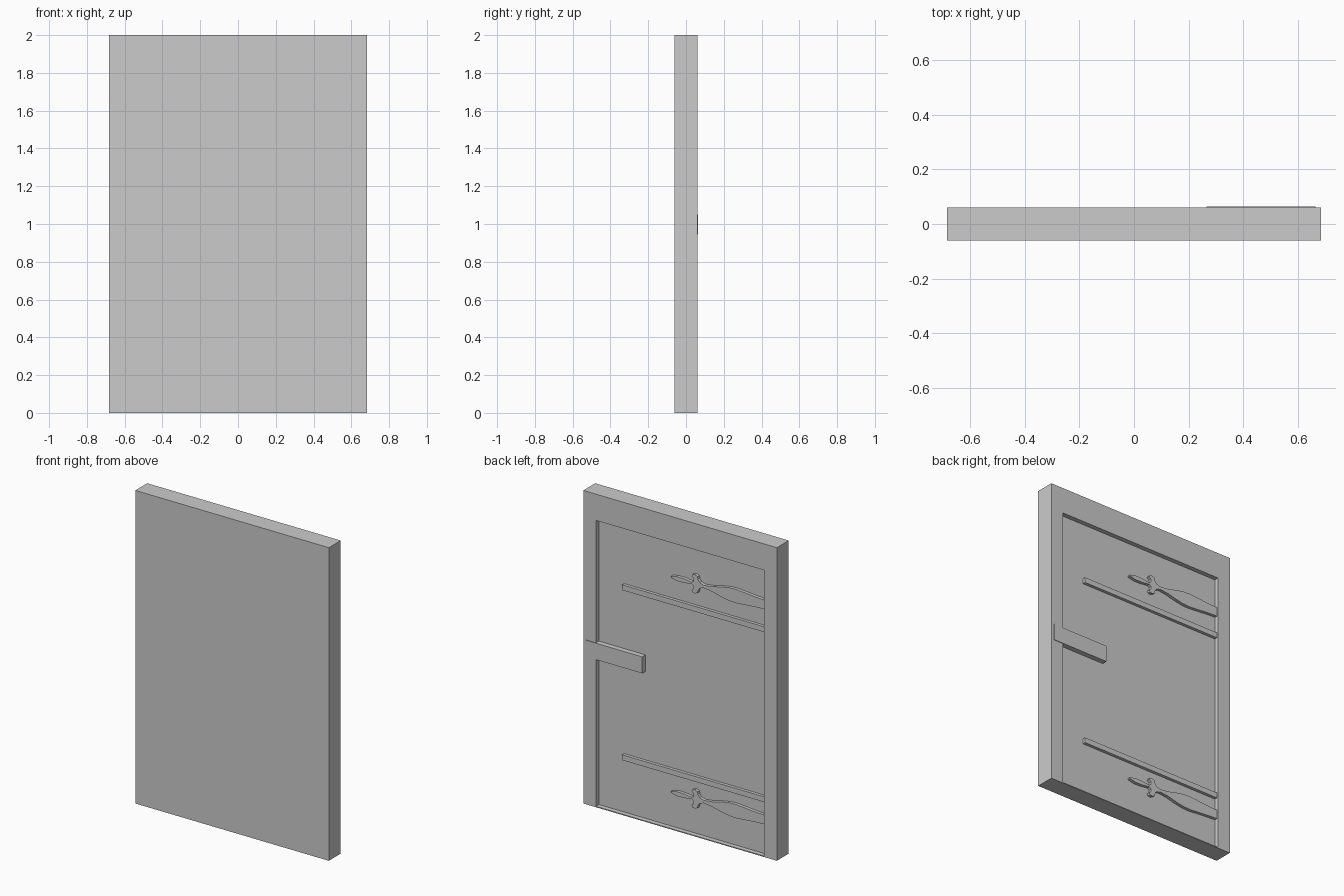
import bpy, bmesh, math

if "Cube" in bpy.data.objects:
    bpy.data.objects.remove(bpy.data.objects["Cube"])

DOOR_Y = 0.03      # recessed door surface
IRON_Y = 0.05      # front of the ironwork
JAMB_X = 0.595     # half width of the opening


def finish(name, bm):
    bmesh.ops.recalc_face_normals(bm, faces=bm.faces)
    me = bpy.data.meshes.new(name)
    bm.to_mesh(me)
    bm.free()
    ob = bpy.data.objects.new(name, me)
    bpy.context.collection.objects.link(ob)
    return ob


def box(name, x, y, z):
    bm = bmesh.new()
    bmesh.ops.create_cube(bm, size=1)
    for v in bm.verts:
        for i, (a, b) in enumerate((x, y, z)):
            v.co[i] = b if v.co[i] > 0 else a
    return finish(name, bm)


def plate(name, outline, y0, y1):
    """Extrude an x/z outline from y0 to y1."""
    bm = bmesh.new()
    face = bm.faces.new([bm.verts.new((x, y0, z)) for x, z in outline])
    ext = bmesh.ops.extrude_face_region(bm, geom=[face])["geom"]
    for v in ext:
        if isinstance(v, bmesh.types.BMVert):
            v.co.y = y1
    return finish(name, bm)


# Slab with the door opening recessed into its back
slab = box("door_and_frame", (-0.684, 0.684), (-0.06, 0.06), (0, 2))
cutter = box("recess_cutter", (-JAMB_X, JAMB_X), (DOOR_Y, 0.2), (0.006, 1.832))
mod = slab.modifiers.new("recess", 'BOOLEAN')
mod.operation = 'DIFFERENCE'
mod.solver = 'EXACT'
mod.object = cutter
bpy.context.view_layer.objects.active = slab
bpy.ops.object.modifier_apply(modifier=mod.name)
bpy.data.objects.remove(cutter)

# Latch bar crossing from the door onto the frame
box("latch_bar", (0.265, 0.664), (DOOR_Y - 0.002, 0.064), (0.945, 1.05))

# Straight battens
for name, z in (("upper_batten", 1.448), ("lower_batten", 0.362)):
    box(name, (-JAMB_X, 0.417), (DOOR_Y - 0.002, IRON_Y), (z - 0.017, z + 0.017))

# Ornamental hinge straps: half outline from spear tip to jamb, mirrored in z
half = [(0.072, 0.004), (0.03, 0.014), (-0.02, 0.013), (-0.075, 0.006),
        (-0.09, 0.016), (-0.088, 0.034), (-0.075, 0.044), (-0.08, 0.056),
        (-0.098, 0.06), (-0.116, 0.052), (-0.12, 0.034), (-0.132, 0.018),
        (-0.16, 0.009), (-0.22, 0.016), (-0.28, 0.031), (-0.34, 0.042),
        (-0.39, 0.044), (-0.46, 0.038), (-0.53, 0.032), (-JAMB_X, 0.029)]
for name, zc in (("upper_hinge", 1.607), ("lower_hinge", 0.233)):
    outline = [(x, zc + h) for x, h in half]
    outline += [(x, zc - h) for x, h in reversed(half)]
    plate(name, outline, DOOR_Y - 0.002, IRON_Y)
